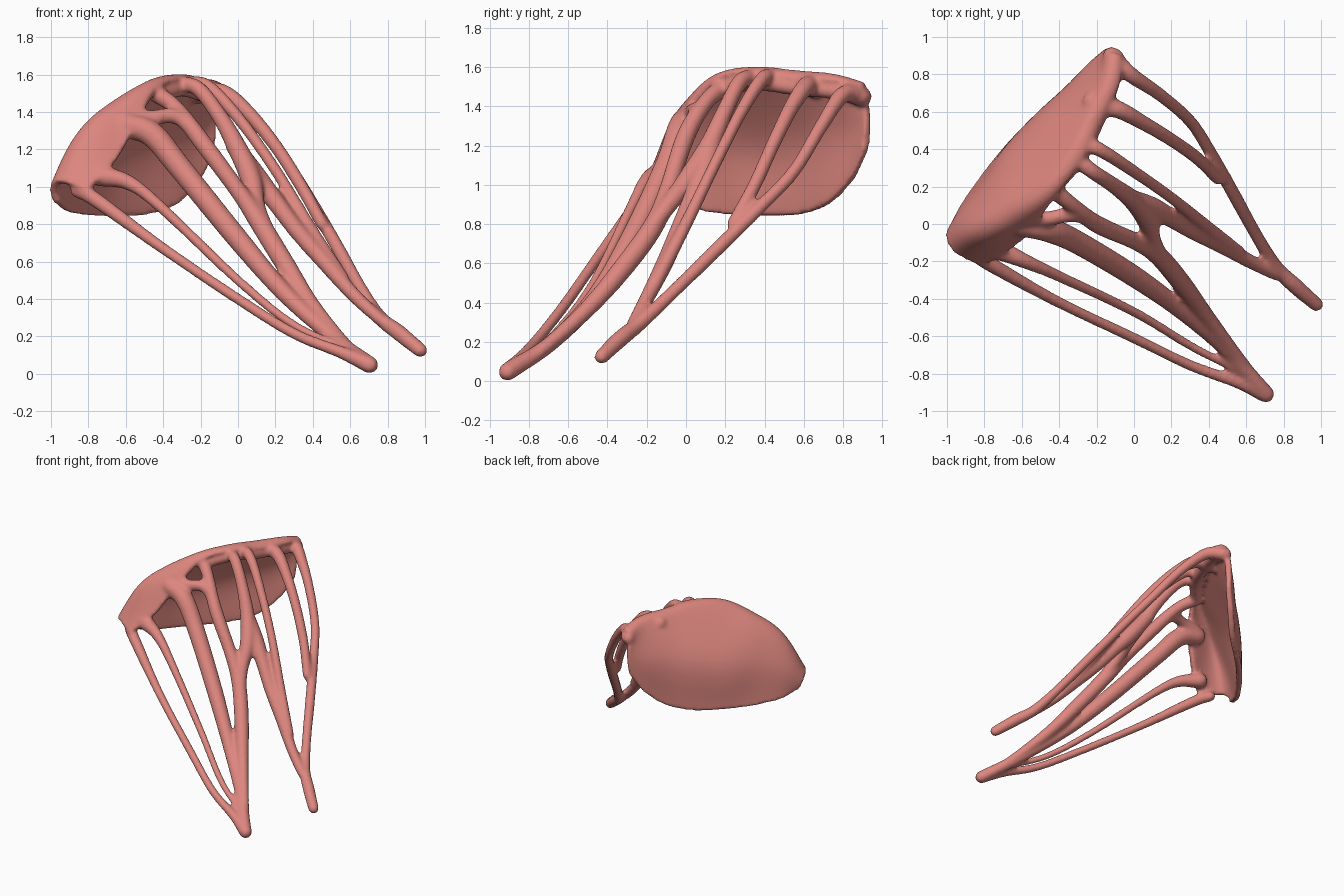
import bpy, bmesh
from mathutils import Vector


def spline(pts, n):
    """Catmull-Rom through points of any dimension, n samples per span."""
    P = [Vector(p) for p in pts]
    P = [2 * P[0] - P[1]] + P + [2 * P[-1] - P[-2]]
    out = []
    for i in range(1, len(P) - 2):
        a, b, c, d = P[i - 1:i + 3]
        for k in range(n):
            t = k / n
            out.append(0.5 * (2 * b + (c - a) * t + (2 * a - 5 * b + 4 * c - d) * t * t
                              + (3 * b - a - 3 * c + d) * t ** 3))
    return out + [P[-2]]


def sheet(bm, columns, thick):
    cols = [spline(c, 8) for c in columns]
    rows = [spline(r, 8) for r in zip(*cols)]
    grid = [[bm.verts.new(p) for p in r] for r in rows]
    for r0, r1 in zip(grid, grid[1:]):
        for i in range(len(r0) - 1):
            bm.faces.new((r0[i], r0[i + 1], r1[i + 1], r1[i]))
    bm.normal_update()
    # close the sheet with an offset copy and a rim
    back = [[bm.verts.new(v.co - v.normal * thick) for v in r] for r in grid]
    for r0, r1 in zip(back, back[1:]):
        for i in range(len(r0) - 1):
            bm.faces.new((r1[i], r1[i + 1], r0[i + 1], r0[i]))

    def rim(g):
        return g[0][:-1] + [r[-1] for r in g[:-1]] + g[-1][:0:-1] + [r[0] for r in g[:0:-1]]
    a, b = rim(grid), rim(back)
    for i in range(len(a)):
        bm.faces.new((a[i - 1], b[i - 1], b[i], a[i]))


def cord(bm, pts, sides=10):
    """Round cord through (x, y, z, radius) points with rounded ends."""
    path = spline(pts, 8)
    rings = []
    for i, p in enumerate(path):
        c = p.to_3d()
        d = path[min(i + 1, len(path) - 1)].to_3d() - path[max(i - 1, 0)].to_3d()
        q = d.to_track_quat('Z', 'Y').to_matrix()
        ring = bmesh.ops.create_circle(bm, segments=sides, radius=max(p[3], 0.012))['verts']
        for v in ring:
            v.co = c + q @ v.co
        rings.append(ring)
    for r0, r1 in zip(rings, rings[1:]):
        for i in range(sides):
            bm.faces.new((r0[i - 1], r0[i], r1[i], r1[i - 1]))
    bm.faces.new(rings[0][::-1])
    bm.faces.new(rings[-1])
    for p in (path[0], path[-1]):
        ball = bmesh.ops.create_icosphere(bm, subdivisions=2, radius=p[3])['verts']
        bmesh.ops.translate(bm, verts=ball, vec=p.to_3d())


bm = bmesh.new()

# leaflet: columns run bottom rim, wall, crest, front lip
sheet(bm, [
    [(-.95, -.05, .92), (-.97, -.08, .97), (-.93, -.13, 1.01), (-.80, -.20, .96)],
    [(-.89, .08, .865), (-.90, .01, 1.09), (-.79, -.04, 1.29), (-.65, -.09, 1.14)],
    [(-.78, .24, .845), (-.77, .17, 1.16), (-.65, .07, 1.42), (-.54, .00, 1.33)],
    [(-.64, .41, .84), (-.64, .36, 1.19), (-.48, .20, 1.51), (-.43, .16, 1.50)],
    [(-.48, .57, .85), (-.49, .53, 1.22), (-.34, .39, 1.535), (-.28, .34, 1.54)],
    [(-.32, .71, .905), (-.33, .69, 1.25), (-.24, .57, 1.525), (-.19, .53, 1.51)],
    [(-.20, .83, 1.03), (-.20, .83, 1.29), (-.14, .76, 1.51), (-.10, .73, 1.50)],
    [(-.12, .90, 1.18), (-.11, .915, 1.34), (-.11, .91, 1.47), (-.08, .89, 1.47)],
], 0.045)

# cords running to the front anchor
A = (.705, -.91, .047, .048)
for pts in [
    [(-.86, -.15, .98, .04), (-.76, -.22, .93, .042), (-.4, -.42, .67, .032),
     (0, -.61, .40, .031), (.3, -.755, .215, .031), (.55, -.845, .115, .035), A],
    [(-.74, -.13, 1.06, .06), (-.58, -.20, 1.02, .042), (-.4, -.28, .88, .032),
     (0, -.47, .50, .028), (.3, -.65, .26, .026), (.6, -.81, .12, .025), A],
    [(-.60, 0, 1.33, .07), (-.46, -.03, 1.28, .07), (-.3, -.1, 1.09, .065), (0, -.28, .72, .06),
     (.25, -.46, .43, .05), (.5, -.68, .20, .042), A],
    [(-.44, .19, 1.50, .05), (-.33, .1, 1.42, .044), (-.2, 0, 1.25, .05), (0, -.09, .98, .048),
     (.12, -.16, .80, .055), (.25, -.31, .59, .055), (.4, -.51, .36, .045), (.6, -.77, .13, .035), A],
]:
    cord(bm, pts)

# cords running to the rear anchor
B = (.975, -.43, .125, .04)
for pts in [
    [(-.33, .36, 1.54, .045), (-.22, .28, 1.53, .043), (-.1, .2, 1.38, .045), (0, .12, 1.20, .055),
     (.07, .02, 1.04, .058), (.11, -.11, .87, .045), (.2, -.26, .67, .045)],
    [(-.02, .14, 1.22, .05), (.1, .085, 1.05, .06), (.2, .03, .92, .052), (.32, -.04, .76, .048),
     (.46, -.11, .60, .046), (.62, -.20, .42, .04), (.76, -.27, .29, .035)],
    [(-.29, .44, 1.54, .045), (-.17, .39, 1.54, .04), (0, .28, 1.37, .035), (.2, .14, 1.09, .033),
     (.4, -.02, .76, .035), (.56, -.15, .51, .037)],
    [(-.22, .65, 1.50, .06), (-.08, .61, 1.50, .05), (.05, .54, 1.40, .042), (.2, .45, 1.22, .038),
     (.34, .35, 1.0, .037), (.45, .24, .80, .035)],
    [(-.12, .90, 1.45, .05), (-.02, .80, 1.46, .045), (.14, .69, 1.30, .037), (.3, .55, 1.07, .035),
     (.41, .38, .89, .036), (.53, .165, .68, .038), (.66, -.07, .45, .036), (.76, -.23, .30, .04),
     (.86, -.33, .22, .045), B],
]:
    cord(bm, pts)

# short bridge closing the small opening, and thickened lip
cord(bm, [(-.57, .02, 1.35, .05), (-.45, .03, 1.37, .042), (-.32, .05, 1.37, .042), (-.2, 0, 1.24, .03)])
cord(bm, [(-.44, .18, 1.49, .04), (-.3, .35, 1.525, .045), (-.20, .55, 1.50, .045),
          (-.12, .75, 1.48, .045), (-.10, .89, 1.45, .05)])

mesh = bpy.data.meshes.new("valve_leaflet_with_cords")
bmesh.ops.recalc_face_normals(bm, faces=bm.faces)
bm.to_mesh(mesh)
bm.free()
obj = bpy.data.objects.new("valve_leaflet_with_cords", mesh)
bpy.context.collection.objects.link(obj)

# fuse everything into one smooth tissue surface
rem = obj.modifiers.new("fuse", 'REMESH')
rem.mode = 'VOXEL'
rem.voxel_size = 0.012
rem.use_smooth_shade = True
smo = obj.modifiers.new("soften", 'SMOOTH')
smo.factor = 0.5
smo.iterations = 12

mat = bpy.data.materials.new("tissue")
mat.diffuse_color = (0.72, 0.24, 0.21, 1)
mesh.materials.append(mat)
